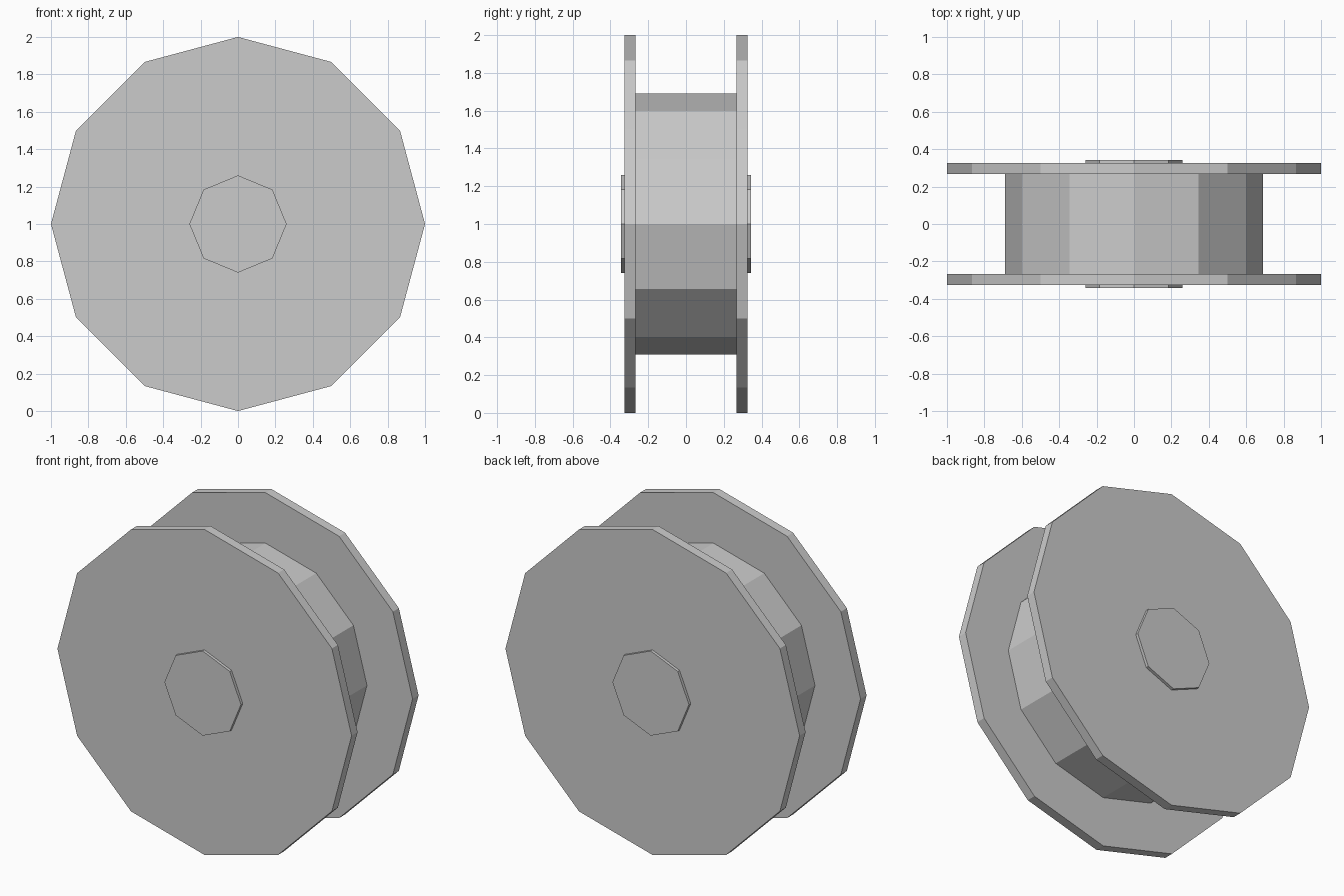
import bpy
import math

cube = bpy.data.objects.get("Cube")
if cube:
    bpy.data.objects.remove(cube, do_unlink=True)

# One plain grey for the whole spool
GREY = (0.6, 0.6, 0.6, 1.0)
grey = bpy.data.materials.new("plain grey")
grey.use_nodes = True
grey.diffuse_color = GREY
grey.node_tree.nodes["Principled BSDF"].inputs["Base Color"].default_value = GREY


def disc(name, sides, radius, y_from, y_to):
    """Flat-sided disc lying along the y axis, with a corner at the top."""
    bpy.ops.mesh.primitive_cylinder_add(
        vertices=sides, radius=radius, depth=abs(y_to - y_from),
        location=(0, (y_from + y_to) / 2, 1), rotation=(math.pi / 2, 0, 0))
    obj = bpy.context.object
    obj.name = name
    obj.data.materials.append(grey)
    return obj


FLANGE_IN, FLANGE_OUT, HUB_OUT = 0.267, 0.325, 0.343

# Winding drum between the flanges
disc("drum", 12, 0.69, -FLANGE_IN, FLANGE_IN)

# Matching flange and hub cap on each end
for side, sign in (("front", -1), ("back", 1)):
    disc(side + "_flange", 12, 1.0, sign * FLANGE_IN, sign * FLANGE_OUT)
    disc(side + "_hub", 8, 0.26, sign * FLANGE_OUT, sign * HUB_OUT)
